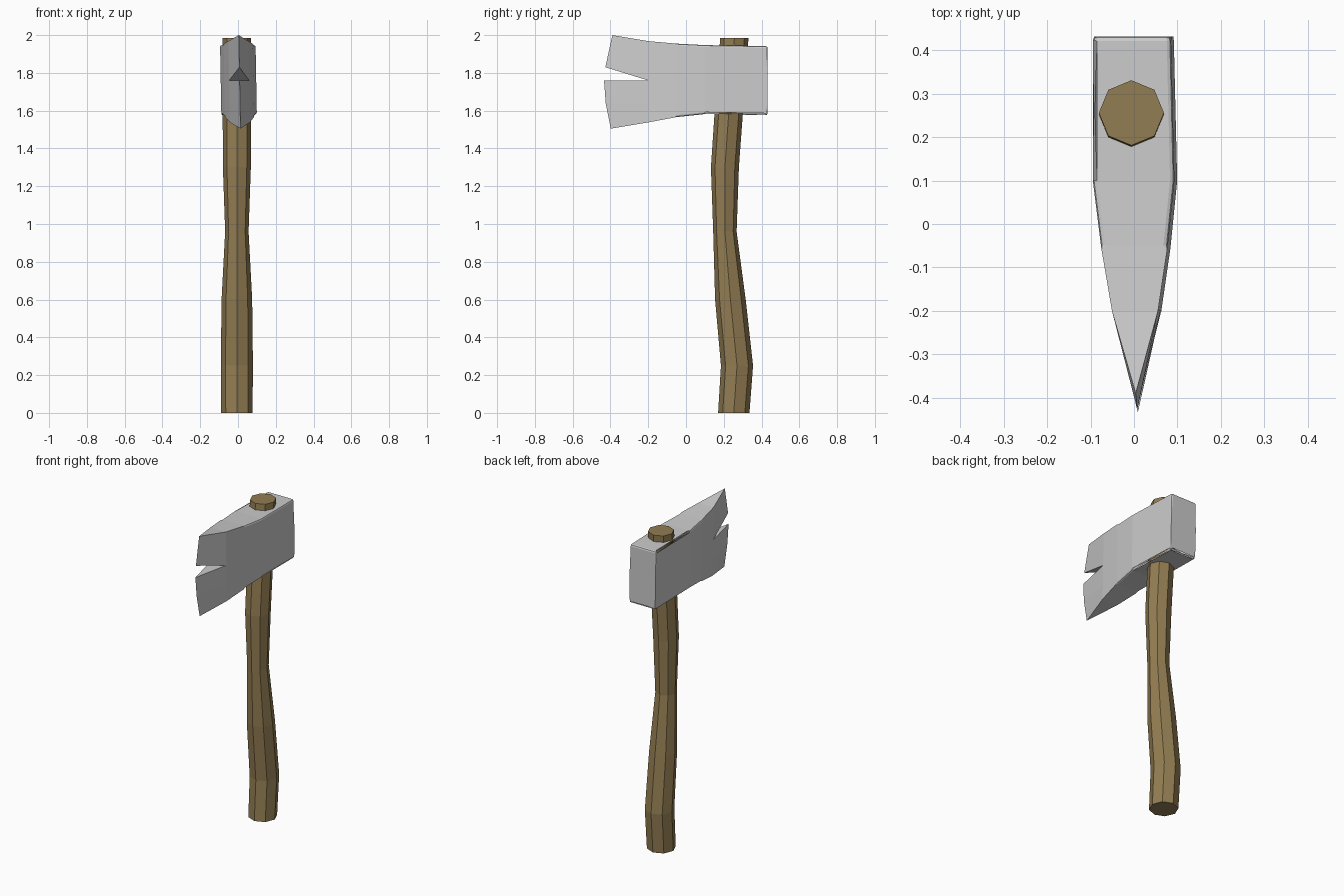
import bpy, bmesh, math

if "Cube" in bpy.data.objects:
    bpy.data.objects.remove(bpy.data.objects["Cube"])


def finish(bm, name, color=None):
    bmesh.ops.recalc_face_normals(bm, faces=bm.faces)
    mesh = bpy.data.meshes.new(name)
    bm.to_mesh(mesh)
    bm.free()
    obj = bpy.data.objects.new(name, mesh)
    bpy.context.collection.objects.link(obj)
    if color:
        mat = bpy.data.materials.new(name + "_wood")
        mat.diffuse_color = color
        mat.use_nodes = True
        mat.node_tree.nodes["Principled BSDF"].inputs["Base Color"].default_value = mat.diffuse_color
        mesh.materials.append(mat)
    return obj


# Handle: octagonal rings along a curved grip (z, y centre, radius)
rings = [(0, .253, .083), (.25, .27, .085), (.6, .235, .081), (.96, .206, .062),
         (1.3, .206, .074), (1.57, .225, .075), (1.985, .256, .075)]
bm = bmesh.new()
loops = []
for z, yc, r in rings:
    loops.append([bm.verts.new((-.006 + r * math.sin(i * math.pi / 4),
                                yc + r * math.cos(i * math.pi / 4), z)) for i in range(8)])
for a, b in zip(loops, loops[1:]):
    for i in range(8):
        j = (i + 1) % 8
        bm.faces.new((a[i], a[j], b[j], b[i]))
bm.faces.new(loops[0])
bm.faces.new(loops[-1])
finish(bm, "handle", (.29, .205, .085, 1))

# Head: stations from the poll to the notch (y, half width, top z, bottom z)
stations = [(.432, .09, 1.942, 1.576), (.1, .094, 1.947, 1.582),
            (-.05, .077, 1.955, 1.566), (-.2, .053, 1.968, 1.538)]
bm = bmesh.new()


def point(x, y, z):
    # slight lean of the head
    return bm.verts.new((x + .018 * (1.76 - z) - .012 * (y - .3), y, z))


sides = []
for s in (-1, 1):
    sides.append([[point(s * w, y, z) for z in (top, 1.76, 1.64, bot)]
                  for y, w, top, bot in stations])
left, right = sides

# Cutting edge, split by the notch
upper = [point(0, -.39, 2.0), point(0, -.427, 1.83)]
lower = [point(0, -.434, 1.76), point(0, -.425, 1.64), point(0, -.398, 1.505)]

for side in sides:
    for a, b in zip(side, side[1:]):
        for i in range(3):
            bm.faces.new((a[i], a[i + 1], b[i + 1], b[i]))
    e = side[-1]
    bm.faces.new((e[0], e[1], upper[1], upper[0]))
    for i in range(2):
        bm.faces.new((e[i + 1], e[i + 2], lower[i + 1], lower[i]))
for k in (0, 3):
    for i in range(3):
        bm.faces.new((left[i][k], right[i][k], right[i + 1][k], left[i + 1][k]))
for k, tip in ((0, upper[0]), (1, upper[1]), (1, lower[0]), (3, lower[2])):
    bm.faces.new((left[3][k], right[3][k], tip))
bm.faces.new(left[0] + right[0][::-1])

# Soften the edges of the poll and cheeks
edges = [bm.edges.get((a[k], b[k])) for k in (0, 3)
         for side in sides for a, b in zip(side[:2], side[1:3])]
edges += [bm.edges.get((left[0][k], right[0][k])) for k in (0, 3)]
edges += [bm.edges.get((side[0][i], side[0][i + 1])) for side in sides for i in range(3)]
bmesh.ops.bevel(bm, geom=edges, offset=.01, segments=2, profile=.5, affect='EDGES')
finish(bm, "axe_head")
